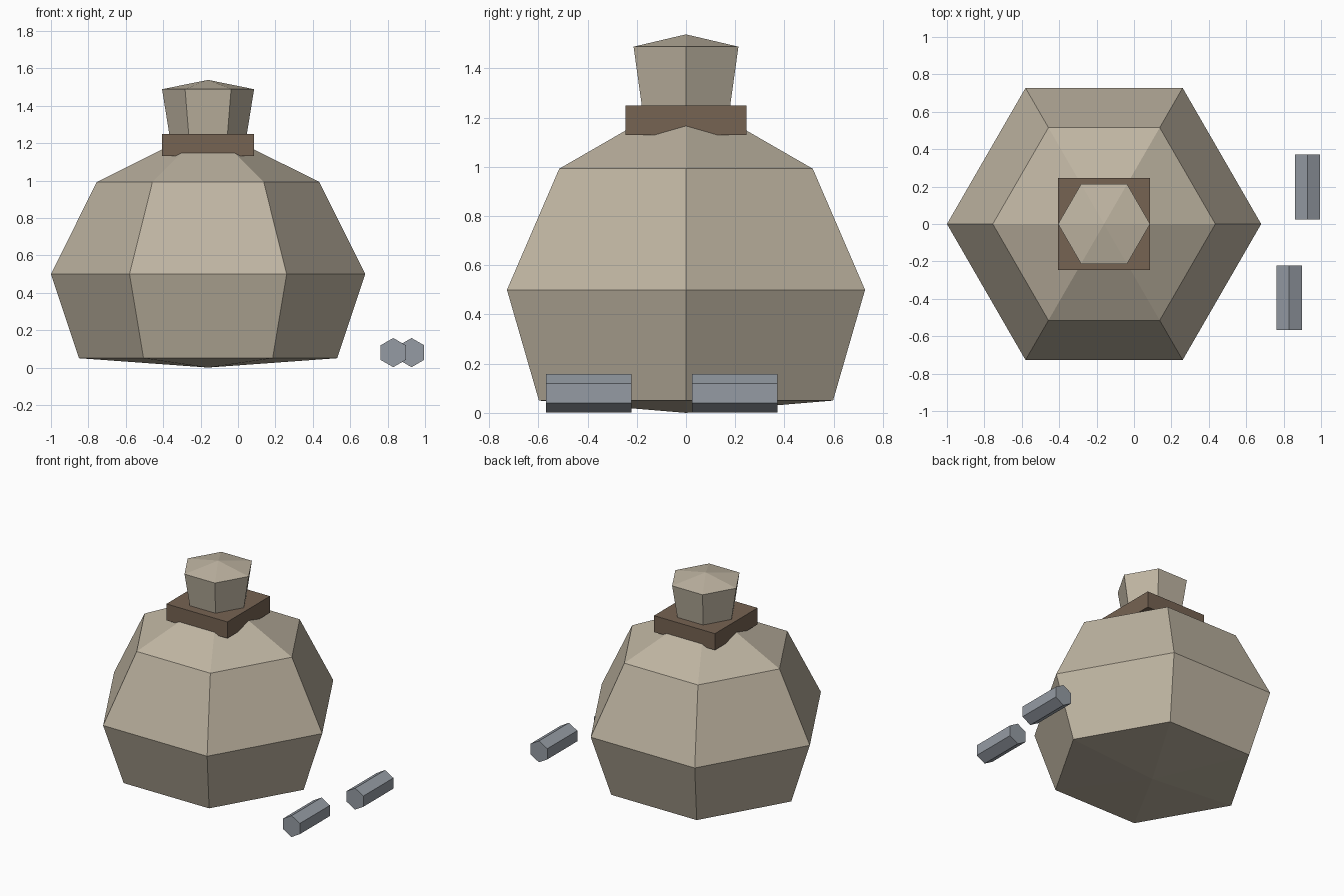
import bpy, bmesh
from math import pi, cos, sin

if "Cube" in bpy.data.objects:
    bpy.data.objects.remove(bpy.data.objects["Cube"])

SACK_X = -0.16


def material(name, color):
    m = bpy.data.materials.new(name)
    m.diffuse_color = (*color, 1)
    m.use_nodes = True
    m.node_tree.nodes["Principled BSDF"].inputs["Base Color"].default_value = m.diffuse_color
    return m


cloth = material("cloth", (0.52, 0.46, 0.36))
leather = material("leather", (0.18, 0.125, 0.085))
metal = material("metal", (0.30, 0.33, 0.37))


def lathe_hex(name, profile, location, mat, sides=6):
    """Stack of hexagon rings (radius, z); radius 0 closes to a point."""
    bm = bmesh.new()
    rings = []
    for r, z in profile:
        count = sides if r else 1
        rings.append([bm.verts.new((r * cos(2 * pi * i / sides), r * sin(2 * pi * i / sides), z))
                      for i in range(count)])
    for a, b in zip(rings, rings[1:]):
        for i in range(sides):
            j = (i + 1) % sides
            if len(a) == 1:
                bm.faces.new((a[0], b[j], b[i]))
            elif len(b) == 1:
                bm.faces.new((a[i], a[j], b[0]))
            else:
                bm.faces.new((a[i], a[j], b[j], b[i]))
    bmesh.ops.recalc_face_normals(bm, faces=bm.faces)
    mesh = bpy.data.meshes.new(name)
    bm.to_mesh(mesh)
    bm.free()
    mesh.materials.append(mat)
    obj = bpy.data.objects.new(name, mesh)
    obj.location = location
    bpy.context.collection.objects.link(obj)
    return obj


# Sack with pinched neck and flared, slightly domed top
lathe_hex("sack", [(0, 0), (0.69, 0.05), (0.84, 0.50), (0.595, 0.992),
                   (0.198, 1.19), (0.246, 1.488), (0, 1.538)], (SACK_X, 0, 0), cloth)

# Square tie around the neck
bpy.ops.mesh.primitive_cube_add(size=1, location=(SACK_X, 0, 1.19))
tie = bpy.context.object
tie.name = "neck_tie"
tie.scale = (0.492, 0.492, 0.12)
tie.data.materials.append(leather)

# Two loose hexagonal pellets lying along y, corner up
for name, x, y in (("pellet_front", 0.83, -0.395), ("pellet_back", 0.928, 0.198)):
    bpy.ops.mesh.primitive_cylinder_add(vertices=6, radius=0.078, depth=0.346,
                                        location=(x, y, 0.08), rotation=(pi / 2, 0, 0))
    pellet = bpy.context.object
    pellet.name = name
    pellet.data.materials.append(metal)
